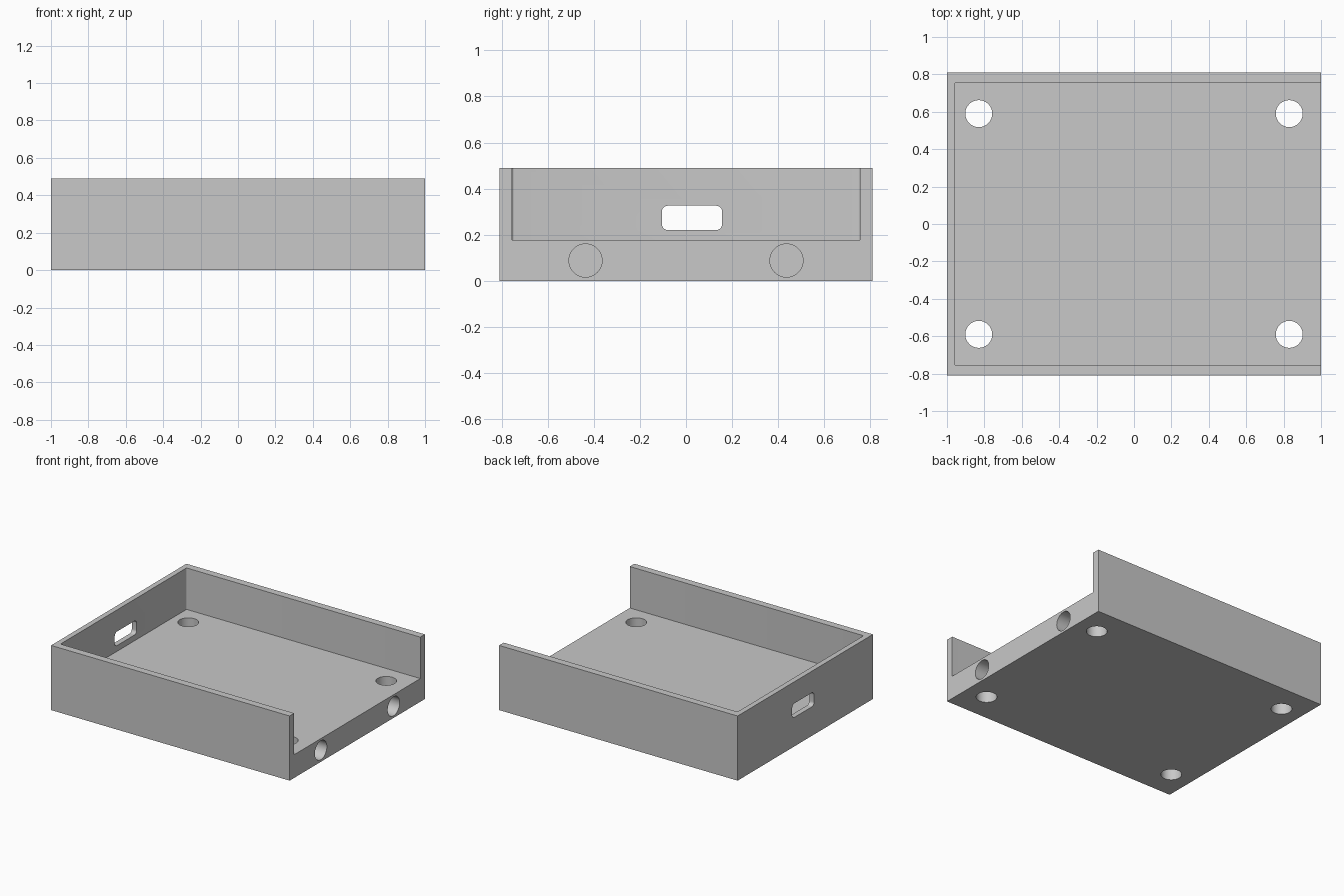
import bpy, bmesh
from math import radians, cos, sin, pi
from mathutils import Matrix, Vector

if "Cube" in bpy.data.objects:
    bpy.data.objects.remove(bpy.data.objects["Cube"], do_unlink=True)

LENGTH, WIDTH, HEIGHT = 2.0, 1.62, 0.49
FLOOR, INNER_Y, INNER_X = 0.176, 0.755, -0.96
HOLE_R = 0.072
SIDE_DEPTH = 0.3

grey = bpy.data.materials.new("plain grey")
grey.use_nodes = True
colour = (0.58, 0.58, 0.58, 1)
grey.diffuse_color = colour
grey.node_tree.nodes["Principled BSDF"].inputs["Base Color"].default_value = colour


def prism(name, centre, size, radius=0.0, steps=8, axis="Z"):
    """Extrude a rectangle with rounded corners along the axis."""
    w, d, h = size
    bm = bmesh.new()
    points = []
    for i, (sx, sy) in enumerate([(1, 1), (-1, 1), (-1, -1), (1, -1)]):
        corner = Vector((sx * (w / 2 - radius), sy * (d / 2 - radius), -h / 2))
        for k in range(steps + 1 if radius else 1):
            a = (i + k / steps) * pi / 2
            points.append(corner + Vector((cos(a), sin(a), 0)) * radius)
    face = bm.faces.new([bm.verts.new(p) for p in points])
    top = bmesh.ops.extrude_face_region(bm, geom=[face])["geom"]
    bmesh.ops.translate(bm, vec=(0, 0, h),
                        verts=[v for v in top if isinstance(v, bmesh.types.BMVert)])
    bmesh.ops.remove_doubles(bm, verts=bm.verts, dist=1e-4)
    if axis == "X":  # width -> y, depth -> z, extrusion -> x
        bm.transform(Matrix(((0, 0, 1), (1, 0, 0), (0, 1, 0))).to_4x4())
    bmesh.ops.translate(bm, vec=centre, verts=bm.verts)
    bmesh.ops.recalc_face_normals(bm, faces=bm.faces)
    mesh = bpy.data.meshes.new(name)
    bm.to_mesh(mesh)
    bm.free()
    mesh.materials.append(grey)
    obj = bpy.data.objects.new(name, mesh)
    bpy.context.collection.objects.link(obj)
    return obj


def round_hole(name, centre, depth, axis="Z"):
    return prism(name, centre, (HOLE_R * 2, HOLE_R * 2, depth), HOLE_R, 12, axis)


# Solid tray block
tray = prism("tray", (0, 0, HEIGHT / 2), (LENGTH, WIDTH, HEIGHT))

# Pocket, open at the top and at the left end
cutters = [prism("pocket_cutter", (INNER_X + 1.5, 0, FLOOR + 0.5),
                 (3, INNER_Y * 2, 1), 0.01, 4)]

for side in (-1, 1):
    # Through holes in the floor
    for end in (-1, 1):
        cutters.append(round_hole("floor_hole_cutter", (end * 0.83, side * 0.59, 0.1), 0.5))
    # Blind holes in the open end
    cutters.append(round_hole("end_hole_cutter",
                              (LENGTH / 2 - SIDE_DEPTH / 2 + 0.05, side * 0.436, 0.088),
                              SIDE_DEPTH + 0.1, "X"))

# Rounded slot through the end wall
cutters.append(prism("slot_cutter", (-1, 0.026, 0.273), (0.262, 0.106, 0.3),
                     0.027, 8, "X"))

bpy.ops.object.select_all(action="DESELECT")
bpy.context.view_layer.objects.active = tray
tray.select_set(True)
for cutter in cutters:
    cutter.hide_render = True
    mod = tray.modifiers.new("cut", "BOOLEAN")
    mod.operation = "DIFFERENCE"
    mod.solver = "EXACT"
    mod.object = cutter
    bpy.ops.object.modifier_apply(modifier=mod.name)
    bpy.data.objects.remove(cutter, do_unlink=True)

bpy.ops.object.shade_smooth_by_angle(angle=radians(30))
